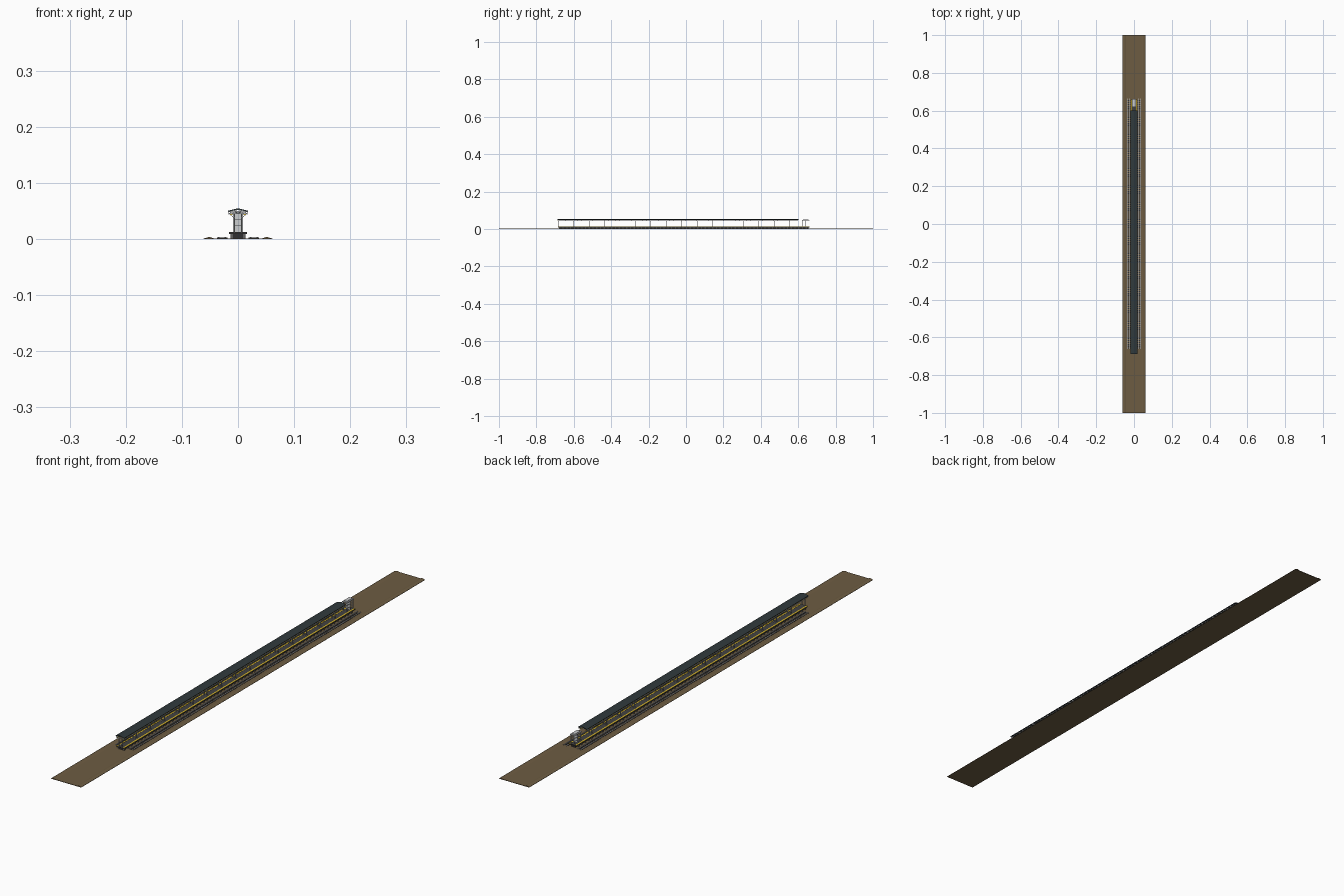
import bpy, math

if "Cube" in bpy.data.objects:
    bpy.data.objects.remove(bpy.data.objects["Cube"])


def mat(name, r, g, b):
    m = bpy.data.materials.new(name)
    m.diffuse_color = (r, g, b, 1)
    m.use_nodes = True
    m.node_tree.nodes["Principled BSDF"].inputs["Base Color"].default_value = m.diffuse_color
    return m


EARTH = mat("brown earth", .155, .108, .055)
ROOF = mat("slate roof", .03, .042, .046)
DARK = mat("dark sleeper", .03, .03, .032)
BALLAST = mat("dark ballast", .055, .055, .055)
CONC = mat("grey concrete", .12, .12, .12)
STEEL = mat("pale steel", .60, .61, .62)
YEL = mat("yellow edge", .80, .55, .03)


def mesh(name, verts, faces, material):
    me = bpy.data.meshes.new(name)
    me.from_pydata(verts, [], faces)
    me.materials.append(material)
    ob = bpy.data.objects.new(name, me)
    bpy.context.collection.objects.link(ob)
    return ob


def boxes(name, items, material):
    """Each item is (x0, x1, y0, y1, z0, z1); all go into one object."""
    V, F = [], []
    for x0, x1, y0, y1, z0, z1 in items:
        n = len(V)
        V += [(x, y, z) for z in (z0, z1) for x, y in ((x0, y0), (x1, y0), (x1, y1), (x0, y1))]
        F += [[n + i for i in f] for f in
              ((3, 2, 1, 0), (4, 5, 6, 7), (0, 1, 5, 4), (1, 2, 6, 5), (2, 3, 7, 6), (3, 0, 4, 7))]
    return mesh(name, V, F, material)


def extrude(name, prof, y0, y1, material):
    """Sweep a counter-clockwise (x, z) profile along y."""
    n = len(prof)
    V = [(x, y, z) for y in (y0, y1) for x, z in prof]
    F = [list(range(n)), list(range(2 * n - 1, n - 1, -1))]
    F += [[(i + 1) % n, i, n + i, n + (i + 1) % n] for i in range(n)]
    return mesh(name, V, F, material)


def bars(name, pairs, r, material):
    """Thin square struts between pairs of points in an x-z plane."""
    V, F = [], []
    for (ax, az), (bx, bz), y in pairs:
        d = math.hypot(bx - ax, bz - az)
        px, pz = -(bz - az) / d * r, (bx - ax) / d * r
        n = len(V)
        V += [(x, yy, z) for yy in (y - r, y + r) for x, z in
              ((ax - px, az - pz), (bx - px, bz - pz), (bx + px, bz + pz), (ax + px, az + pz))]
        F += [[n + i for i in f] for f in
              ((0, 1, 2, 3), (7, 6, 5, 4), (1, 0, 4, 5), (2, 1, 5, 6), (3, 2, 6, 7), (0, 3, 7, 4))]
    return mesh(name, V, F, material)


def both(items):
    return items + [(-b, -a, *rest) for a, b, *rest in items]


def steps(a, b, d):
    return [a + i * d for i in range(int((b - a) / d + 1.001))]


# ground strip with low banks beside the tracks
extrude("ground", [(-.0615, 0), (.0615, 0), (.0615, .001), (.051, .004), (.043, .0015),
                   (-.043, .0015), (-.051, .004), (-.0615, .001)], -1, 1, EARTH)

# two tracks: sleepers and rails
boxes("sleepers", both([(.0190, .0370, y, y + .0055, .0015, .0028)
                        for y in steps(-.66, .655, .01)]), DARK)
boxes("rails", both([(x - .0013, x + .0013, -.662, .664, .0025, .0042) for x in (.0225, .0345)]), STEEL)

# platform: deck, lower wall, piers and edge stripes
boxes("platform_deck", [(-.016, .016, -.685, .660, .0095, .0125)], BALLAST)
boxes("platform_core", [(-.0085, .0085, -.68, .655, .001, .0095)], DARK)
boxes("platform_piers", both([(.0085, .0135, y, y + .006, .001, .0095)
                              for y in steps(-.68, .645, .02)]), CONC)
boxes("platform_edge_stripes", both([(.0105, .0162, -.685, .660, .0120, .0130)]), YEL)

# canopy roof, pale eave beams and yellow light strips on the underside
extrude("canopy_roof", [(-.018, .0485), (0, .0525), (.018, .0485), (.018, .0505),
                        (0, .055), (-.018, .0505)], -.687, .602, ROOF)
boxes("canopy_eave_beams", both([(.0155, .0168, -.685, .600, .0440, .0455)]), STEEL)
boxes("canopy_lights", both([(.0095, .0130, -.686, .600, .0432, .0444)]), YEL)

# trusses under the roof
T = []
for y in steps(-.684, .600, .0206):
    T.append(((-.0165, .0450), (.0165, .0450), y))
    for s in (-1, 1):
        T += [((s * .0165, .0487), (0, .0525), y), ((s * .0165, .0450), (s * .0165, .0485), y),
              ((s * .0165, .0450), (s * .008, .0505), y), ((s * .008, .0505), (0, .0450), y)]
bars("canopy_trusses", T, .0006, STEEL)

# columns with angled brackets
cols = steps(-.683, .60, .0825)
boxes("columns", both([(.0050, .0074, y - .0012, y + .0012, .0125, .046) for y in cols]), STEEL)
bars("column_brackets", [((s * .0065, .038), (s * .0145, .0445), y)
                         for y in cols for s in (-1, 1)], .0005, STEEL)

# open framed lift booth at the far end of the platform
P = both([(.0065, .0085, y, y + .002, .0125, .046) for y in (.6235, .640, .6565)])
P += both([(.0070, .0083, .624, .658, z, z + .0012) for z in (.024, .035)])
P += [(-.008, .008, y, y + .001, z, z + .0012) for y in (.624, .657) for z in (.024, .035)]
boxes("booth_frame", P, STEEL)
boxes("booth_back_panel", [(-.007, .007, .640, .641, .0125, .045)], STEEL)
boxes("booth_roof", [(-.010, .010, .620, .661, .0455, .048)], STEEL)
boxes("booth_roof_cap", [(-.006, .006, .626, .655, .048, .050)], STEEL)
